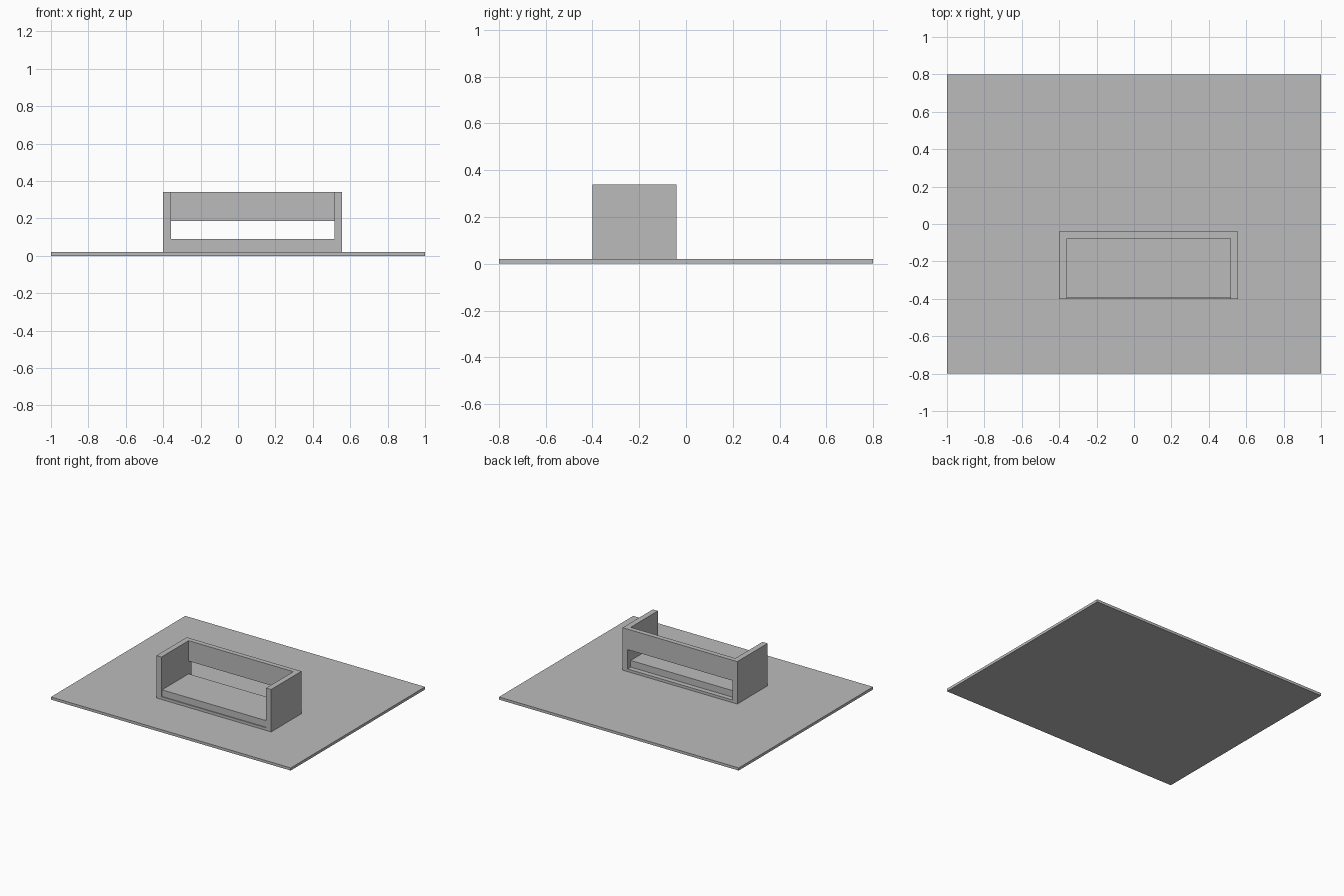
import bpy

if "Cube" in bpy.data.objects:
    bpy.data.objects.remove(bpy.data.objects["Cube"])

grey = bpy.data.materials.new("plain grey")
grey.diffuse_color = (0.5, 0.5, 0.5, 1)
grey.use_nodes = True
grey.node_tree.nodes["Principled BSDF"].inputs["Base Color"].default_value = grey.diffuse_color


def box(name, x, y, z):
    """Axis-aligned box from (min, max) pairs."""
    bpy.ops.mesh.primitive_cube_add(size=1, location=[sum(r) / 2 for r in (x, y, z)])
    ob = bpy.context.object
    ob.name = name
    ob.scale = [r[1] - r[0] for r in (x, y, z)]
    bpy.ops.object.transform_apply(location=False, rotation=False, scale=True)
    ob.data.materials.append(grey)
    return ob


LEFT, RIGHT, FRONT, BACK = -0.4, 0.557, -0.4, -0.04
WALL, BASE_TOP, FLOOR_TOP, TOP = 0.042, 0.02, 0.04, 0.34
inner_x = (LEFT + WALL, RIGHT - WALL)
back_inner = BACK - 0.037

# Wide flat base
box("base_plate", (-1, 1), (-0.8, 0.8), (0, BASE_TOP))

# Open-fronted housing: side walls, thin floor and upper back panel
box("left_wall", (LEFT, inner_x[0]), (FRONT, BACK), (BASE_TOP, TOP))
box("right_wall", (inner_x[1], RIGHT), (FRONT, BACK), (BASE_TOP, TOP))
box("housing_floor", inner_x, (FRONT, BACK), (BASE_TOP, FLOOR_TOP))
box("back_panel", inner_x, (back_inner, BACK), (0.186, TOP))

# Raised block between the walls, set slightly back from the front edge
box("inner_block", inner_x, (FRONT + 0.007, back_inner), (FLOOR_TOP, 0.09))
